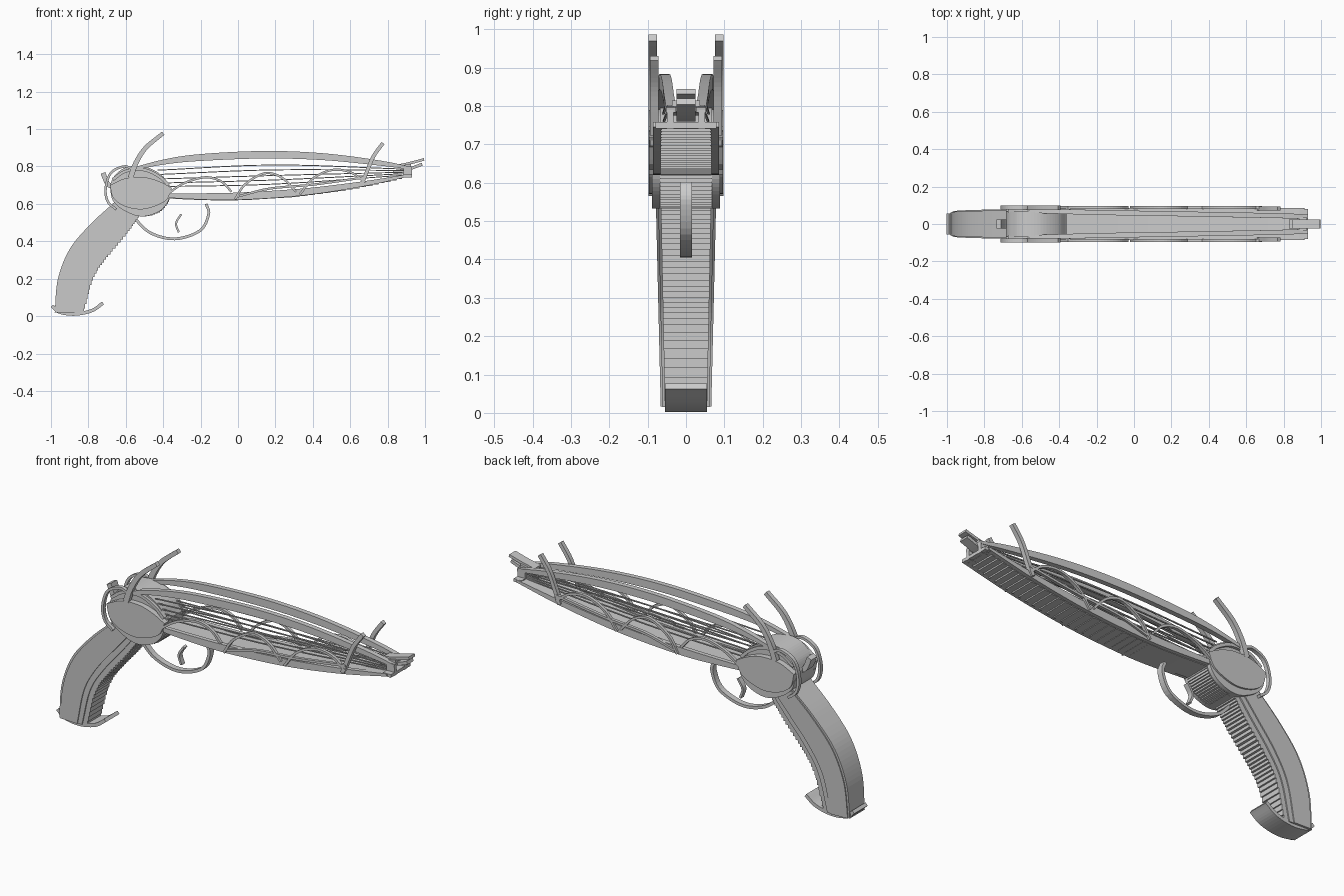
import bpy, bmesh, math
from mathutils import Vector

metal = bpy.data.materials.new("plain grey")
metal.diffuse_color = (0.6, 0.6, 0.6, 1)


def spline(pts, n=6):
    """Smooth path through the points, n steps per span."""
    P = [Vector(p) for p in pts]
    P = [2 * P[0] - P[1]] + P + [2 * P[-1] - P[-2]]
    out = []
    for i in range(1, len(P) - 2):
        a, b, c, d = P[i - 1:i + 3]
        for k in range(n):
            t = k / n
            out.append(0.5 * (2 * b + (c - a) * t + (2 * a - 5 * b + 4 * c - d) * t * t
                              + (3 * b - a - 3 * c + d) * t ** 3))
    return out + [P[-2]]


def stairs(path):
    """Turn a smooth x/z edge into small steps facing forward and down."""
    out = [path[0]]
    for p, q in zip(path, path[1:]):
        out += [Vector((max(p.x, q.x), min(p.y, q.y))), q]
    return out


def finish(name, bm, mirror):
    bmesh.ops.remove_doubles(bm, verts=bm.verts, dist=1e-5)
    bmesh.ops.recalc_face_normals(bm, faces=bm.faces)
    me = bpy.data.meshes.new(name)
    bm.to_mesh(me)
    bm.free()
    me.materials.append(metal)
    ob = bpy.data.objects.new(name, me)
    bpy.context.collection.objects.link(ob)
    if mirror:
        m = ob.modifiers.new("both sides", 'MIRROR')
        m.use_axis = (False, True, False)
    return ob


def prism(name, outline, y0, y1, mirror=False, taper=lambda z: 1):
    """Side outline pushed through from y0 to y1."""
    bm = bmesh.new()
    rows = [[bm.verts.new((p[0], y * taper(p[1]), p[1])) for p in outline] for y in (y0, y1)]
    n = len(outline)
    for i in range(n):
        j = (i + 1) % n
        bm.faces.new((rows[0][i], rows[0][j], rows[1][j], rows[1][i]))
    for r in rows:
        bm.faces.new(r)
    return finish(name, bm, mirror)


def ribbon(name, pts, thick, y0, y1, mirror=False, n=6, end=1.0, y_end=0.0, bulge=0.0):
    """Rectangular strip along an x/z path; may taper, bulge and drift in y."""
    path = spline(pts, n)
    bm = bmesh.new()
    rings = []
    for i, p in enumerate(path):
        t = i / (len(path) - 1)
        d = (path[min(i + 1, len(path) - 1)] - path[max(i - 1, 0)]).normalized()
        h = thick / 2 * (1 + (end - 1) * t) + bulge / 2 * math.sin(math.pi * t)
        o = Vector((-d.y, d.x)) * h
        dy = y_end * t
        rings.append([bm.verts.new((q.x, y + dy, q.y)) for q, y in
                      ((p + o, y0), (p + o, y1), (p - o, y1), (p - o, y0))])
    for a, b in zip(rings, rings[1:]):
        for k in range(4):
            bm.faces.new((a[k], a[(k + 1) % 4], b[(k + 1) % 4], b[k]))
    bm.faces.new(rings[0])
    bm.faces.new(rings[-1])
    return finish(name, bm, mirror)


# Grip: stepped core with wider cheek panels
back = spline([(-0.66, 0.61), (-0.79, 0.49), (-0.90, 0.358), (-0.963, 0.198), (-0.98, 0.02)], 8)
front = spline([(-0.52, 0.55), (-0.59, 0.455), (-0.695, 0.33), (-0.775, 0.21), (-0.83, 0.015)], 8)
slim = lambda z: 0.83 + 0.30 * z
prism("grip_core", back + stairs(front)[::-1], -0.066, 0.066, taper=slim)
for label, a, b, y in (("grip_inner_panel", 0.0, 0.86, 0.073), ("grip_outer_panel", 0.06, 0.70, 0.079)):
    e0 = [p.lerp(q, a) for p, q in zip(back, front)]
    e1 = [p.lerp(q, b) for p, q in zip(back, front)]
    prism(label, e0 + e1[::-1], 0.06, y, True, slim)

# Butt plate under the grip
ribbon("butt_plate", [(-0.995, 0.055), (-0.955, 0.022), (-0.87, 0.011), (-0.78, 0.03), (-0.722, 0.07)],
       0.018, -0.055, 0.055)

# Body: core with stepped underside, and leaf shaped side plates
top = spline([(-0.685, 0.70), (-0.66, 0.75), (-0.60, 0.795), (-0.50, 0.80), (-0.41, 0.755), (-0.36, 0.69)])
under = spline([(-0.685, 0.70), (-0.67, 0.62), (-0.61, 0.565), (-0.52, 0.533), (-0.43, 0.555), (-0.375, 0.61),
                (-0.36, 0.69)])
prism("body_core", top + stairs(under)[::-1][1:-1], -0.068, 0.068)
low = [p for p in under if p.y < 0.66]
prism("body_lower_shell", low, -0.088, 0.088)
leaf = spline([(-0.685, 0.70), (-0.60, 0.737), (-0.50, 0.742), (-0.42, 0.72), (-0.353, 0.685)])
leaf_low = spline([(-0.353, 0.685), (-0.39, 0.615), (-0.50, 0.572), (-0.60, 0.585), (-0.665, 0.63),
                   (-0.685, 0.70)])
prism("body_side_plate", leaf + leaf_low[1:-1], 0.06, 0.097, True)
ribbon("body_top_trim", [(-0.67, 0.73), (-0.60, 0.775), (-0.50, 0.782), (-0.42, 0.745), (-0.37, 0.70)],
       0.016, 0.06, 0.082, True)

# Rear ring, hammer and rear horns
ribbon("rear_ring", [(-0.56, 0.785), (-0.61, 0.80), (-0.68, 0.765), (-0.708, 0.68), (-0.695, 0.61),
                     (-0.65, 0.57)], 0.013, 0.078, 0.098, True)
ribbon("hammer", [(-0.655, 0.69), (-0.695, 0.705), (-0.722, 0.765)], 0.026, -0.025, 0.025)
ribbon("rear_horn", [(-0.575, 0.74), (-0.545, 0.82), (-0.493, 0.90), (-0.40, 0.978)],
       0.03, 0.075, 0.098, True, end=0.7)

# Trigger and guard
ribbon("trigger_guard", [(-0.56, 0.53), (-0.47, 0.446), (-0.337, 0.413), (-0.203, 0.457), (-0.157, 0.545),
                         (-0.17, 0.60)], 0.015, -0.015, 0.015)
ribbon("trigger", [(-0.303, 0.545), (-0.331, 0.497), (-0.317, 0.448)], 0.011, -0.013, 0.013)

# Barrel underside: stepped floor with side rails
keel = [(-0.40, 0.630), (-0.20, 0.621), (0.0, 0.620), (0.33, 0.642), (0.65, 0.69), (0.91, 0.748)]
floor_top = [(-0.40, 0.652), (-0.20, 0.650), (0.0, 0.652), (0.33, 0.675), (0.65, 0.715), (0.91, 0.757)]
prism("barrel_floor", spline(floor_top, 8) + stairs(spline(keel, 8))[::-1], -0.067, 0.067)
ribbon("lower_rail", [(-0.40, 0.645), (-0.20, 0.640), (0.0, 0.641), (0.33, 0.662), (0.65, 0.704),
                      (0.91, 0.752)], 0.022, 0.064, 0.086, True, bulge=0.022, end=0.6)

# Bowed upper rails, drawing together towards the muzzle
ribbon("upper_rail", [(-0.57, 0.785), (-0.39, 0.825), (-0.20, 0.848), (0.144, 0.863), (0.46, 0.852),
                      (0.76, 0.818), (0.93, 0.79)], 0.014, 0.060, 0.086, True, y_end=-0.034, bulge=0.026)

# Strings along the barrel
for i, (za, zm, zb) in enumerate(((0.78, 0.808, 0.785), (0.757, 0.782, 0.778), (0.733, 0.752, 0.770),
                                  (0.711, 0.728, 0.763), (0.692, 0.706, 0.756))):
    ribbon(f"string_{i + 1}", [(-0.43, za), (0.20, zm), (0.92, zb)], 0.005, 0.056, 0.062, True,
           y_end=-0.022)

# Vines on the barrel sides
vines = [
    [(-0.38, 0.65), (-0.29, 0.71), (-0.176, 0.742), (-0.09, 0.72), (-0.035, 0.665)],
    [(-0.016, 0.625), (0.04, 0.706), (0.144, 0.764), (0.235, 0.74), (0.31, 0.665)],
    [(0.33, 0.65), (0.40, 0.735), (0.50, 0.781), (0.60, 0.77), (0.68, 0.715)],
    [(0.0, 0.64), (0.17, 0.682), (0.40, 0.703), (0.68, 0.742)],
]
for i, v in enumerate(vines):
    ribbon(f"vine_{i + 1}", v, 0.012, 0.080, 0.096, True)

# Front horns
ribbon("front_horn", [(0.66, 0.70), (0.69, 0.775), (0.725, 0.855), (0.775, 0.925)],
       0.02, 0.072, 0.094, True)

# Muzzle: end cheeks, cross bar and two forward prongs
prism("muzzle_cheek", [(0.885, 0.74), (0.93, 0.74), (0.93, 0.80), (0.885, 0.805)], 0.032, 0.05, True)
prism("muzzle_bar", [(0.885, 0.742), (0.93, 0.742), (0.93, 0.758), (0.885, 0.758)], -0.08, 0.08)
ribbon("upper_prong", [(0.85, 0.803), (0.92, 0.818), (0.995, 0.838)], 0.014, -0.025, 0.025)
ribbon("lower_prong", [(0.83, 0.768), (0.90, 0.782), (0.985, 0.812)], 0.016, -0.025, 0.025)
prism("prong_mount", [(0.885, 0.775), (0.925, 0.785), (0.925, 0.815), (0.885, 0.808)], -0.036, 0.036)
